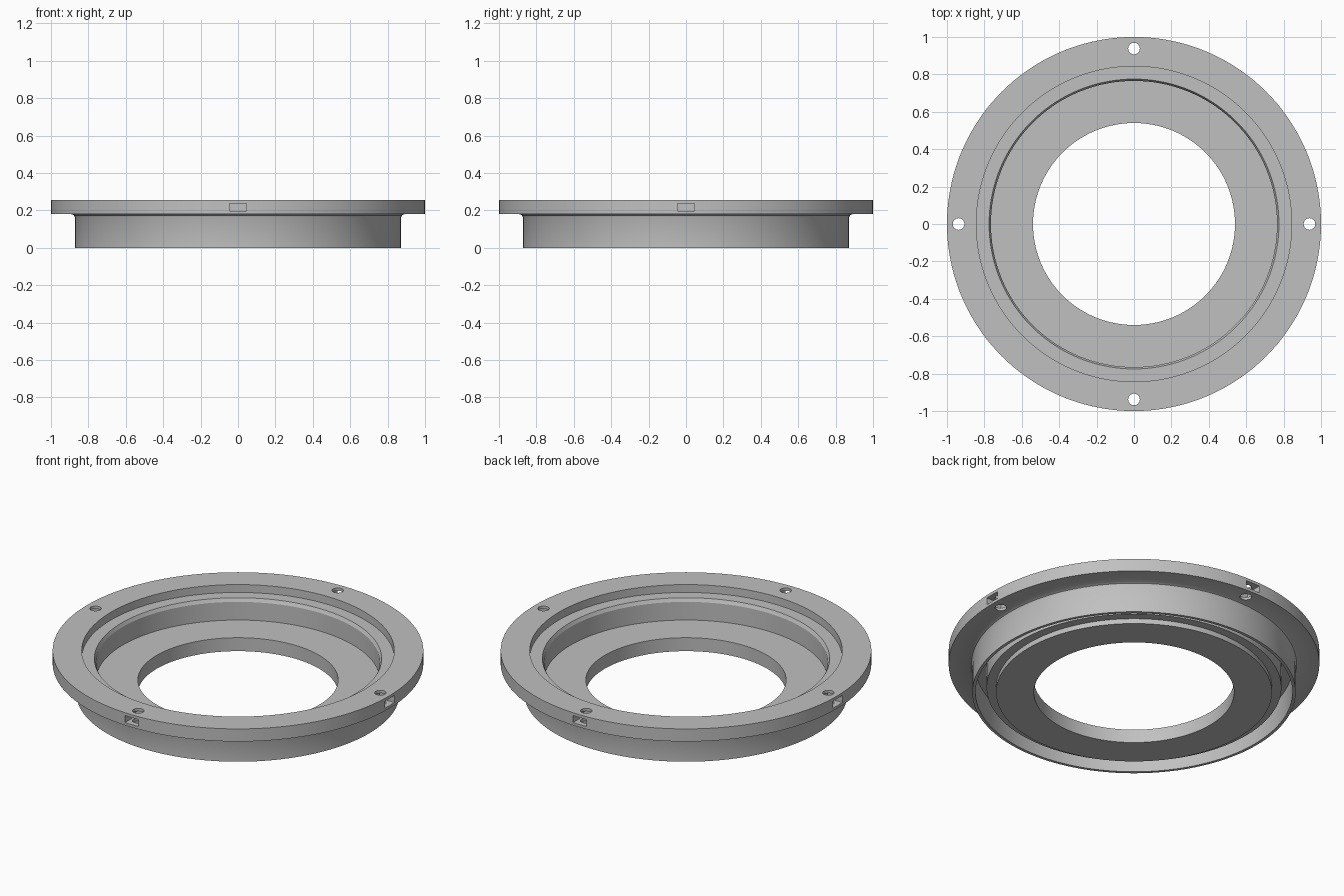
import bpy, bmesh, math
from mathutils import Matrix

if "Cube" in bpy.data.objects:
    bpy.data.objects.remove(bpy.data.objects["Cube"])

grey = bpy.data.materials.new("light grey")
grey.diffuse_color = (0.53, 0.53, 0.53, 1)
grey.use_nodes = True
grey.node_tree.nodes["Principled BSDF"].inputs["Base Color"].default_value = grey.diffuse_color


def make_object(name, bm):
    bmesh.ops.recalc_face_normals(bm, faces=bm.faces)
    mesh = bpy.data.meshes.new(name)
    bm.to_mesh(mesh)
    bm.free()
    mesh.materials.append(grey)
    obj = bpy.data.objects.new(name, mesh)
    bpy.context.collection.objects.link(obj)
    return obj


def lathe(name, profile, steps=144):
    # Revolve a closed (radius, height) profile around z
    bm = bmesh.new()
    rings = []
    for i in range(steps):
        a = 2 * math.pi * i / steps
        rings.append([bm.verts.new((r * math.cos(a), r * math.sin(a), z))
                      for r, z in profile])
    n = len(profile)
    for i in range(steps):
        p, q = rings[i], rings[(i + 1) % steps]
        for j in range(n):
            k = (j + 1) % n
            bm.faces.new((p[j], q[j], q[k], p[k]))
    return make_object(name, bm)


# Cross-section of the flanged ring, starting at the centre opening
profile = [
    (0.54, 0.0), (0.744, 0.0),                      # underside of the floor
    (0.744, 0.03), (0.795, 0.03),                   # step under the cup
    (0.795, 0.16), (0.855, 0.16), (0.855, 0.0),     # groove behind the skirt
    (0.872, 0.0), (0.872, 0.163),                   # outer skirt
    (0.877, 0.174), (0.89, 0.18),                   # fillet below the flange
    (1.0, 0.18), (1.0, 0.255),                      # flange rim
    (0.843, 0.255), (0.843, 0.208),                 # upper recess
    (0.775, 0.208), (0.765, 0.188),                 # bevelled lip
    (0.765, 0.08), (0.54, 0.08),                    # cup wall and floor
]
ring = lathe("flanged_ring", profile)

# Cutters: four screw holes through the flange and four slots in its rim
holes, slots = bmesh.new(), bmesh.new()
for i in range(4):
    turn = Matrix.Rotation(i * math.pi / 2, 4, 'Z')
    bmesh.ops.create_cone(holes, cap_ends=True, segments=32, radius1=0.031,
                          radius2=0.031, depth=0.2,
                          matrix=turn @ Matrix.Translation((0.938, 0, 0.22)))
    bmesh.ops.create_cube(slots, size=1,
                          matrix=turn @ Matrix.Translation((0.975, 0, 0.217))
                          @ Matrix.Diagonal((0.15, 0.09, 0.042, 1)))
cutters = [make_object("screw_hole_cutter", holes),
           make_object("rim_slot_cutter", slots)]

bpy.context.view_layer.objects.active = ring
ring.select_set(True)
for cutter in cutters:
    mod = ring.modifiers.new("cut", 'BOOLEAN')
    mod.operation = 'DIFFERENCE'
    mod.solver = 'EXACT'
    mod.object = cutter
    bpy.ops.object.modifier_apply(modifier=mod.name)
for cutter in cutters:
    bpy.data.objects.remove(cutter)

bpy.ops.object.shade_smooth_by_angle(angle=math.radians(25))
